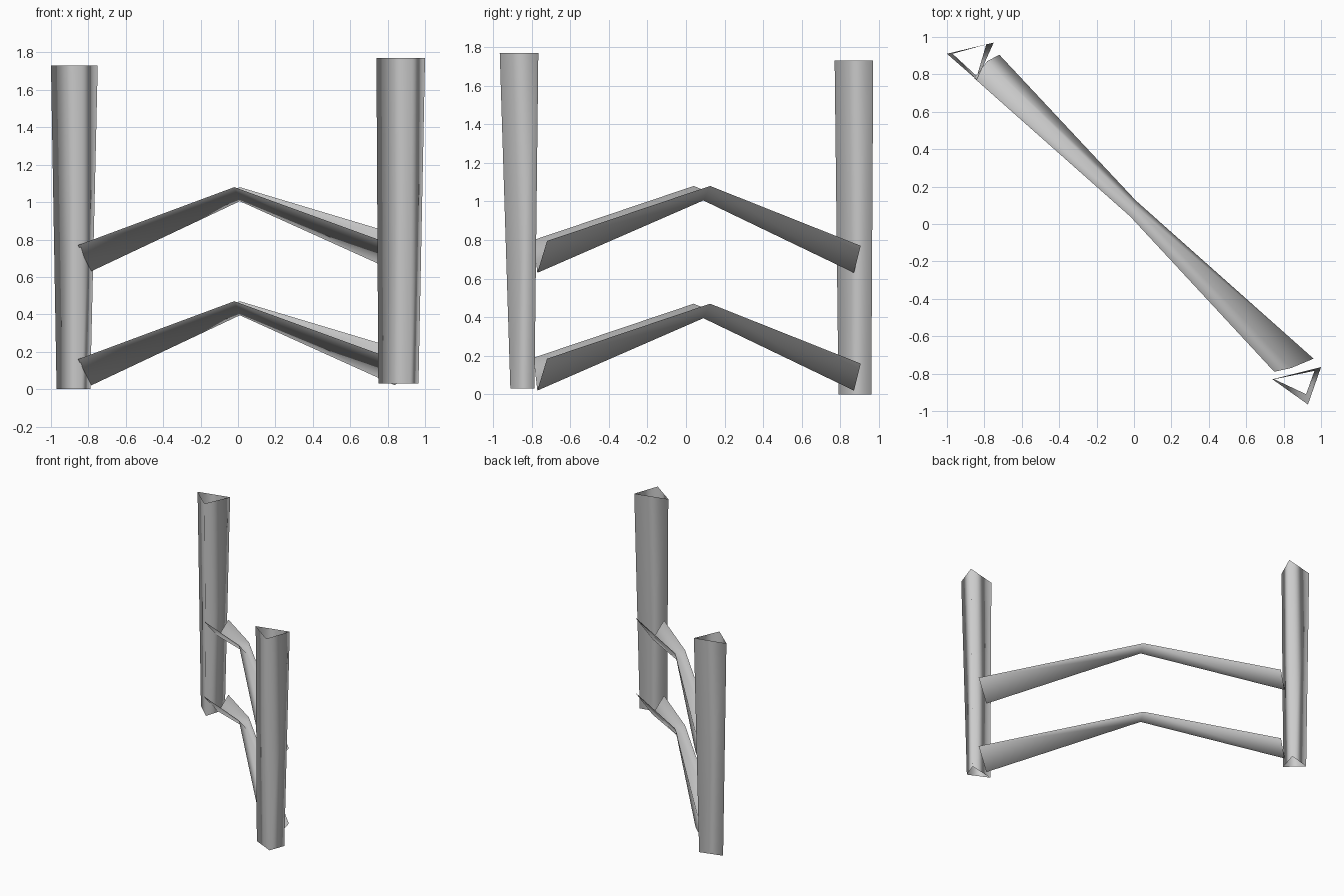
import bpy

if "Cube" in bpy.data.objects:
    bpy.data.objects.remove(bpy.data.objects["Cube"])


def strip_mesh(name, rings, closed):
    """Join matching rings of points with quads, leaving the ends open."""
    n = len(rings[0])
    verts = [p for ring in rings for p in ring]
    faces = []
    for r in range(len(rings) - 1):
        for i in range(n if closed else n - 1):
            j = (i + 1) % n
            faces.append((r * n + i, r * n + j, (r + 1) * n + j, (r + 1) * n + i))
    mesh = bpy.data.meshes.new(name)
    mesh.from_pydata(verts, [], faces)
    mesh.polygons.foreach_set("use_smooth", [True] * len(faces))
    mesh.update()
    obj = bpy.data.objects.new(name, mesh)
    bpy.context.collection.objects.link(obj)
    return obj


def post(name, bottom, top, z0, z1):
    rings = [[(x, y, z) for x, y in tri] for tri, z in ((bottom, z0), (top, z1))]
    return strip_mesh(name, rings, True)


# Open three-sided posts, slightly wider at the top
post("back_left_post",
     [(-0.84, 0.79), (-0.79, 0.96), (-0.97, 0.91)],
     [(-0.84, 0.77), (-0.75, 0.97), (-1.0, 0.91)], 0.0, 1.73)
post("front_right_post",
     [(0.92, -0.91), (0.965, -0.785), (0.75, -0.83)],
     [(0.93, -0.965), (1.0, -0.765), (0.74, -0.83)], 0.03, 1.77)

# Bent V-shaped rails, open on top, narrow in the middle
rail = [
    [(-0.855, 0.78, 0.16), (-0.785, 0.87, 0.02), (-0.72, 0.905, 0.16)],
    [(-0.02, 0.04, 0.47), (0.01, 0.09, 0.395), (0.01, 0.125, 0.47)],
    [(0.75, -0.79, 0.19), (0.84, -0.77, 0.02), (0.96, -0.72, 0.185)],
]
for name, dz in (("lower_rail", 0.0), ("upper_rail", 0.61)):
    strip_mesh(name, [[(x, y, z + dz) for x, y, z in ring] for ring in rail], False)
